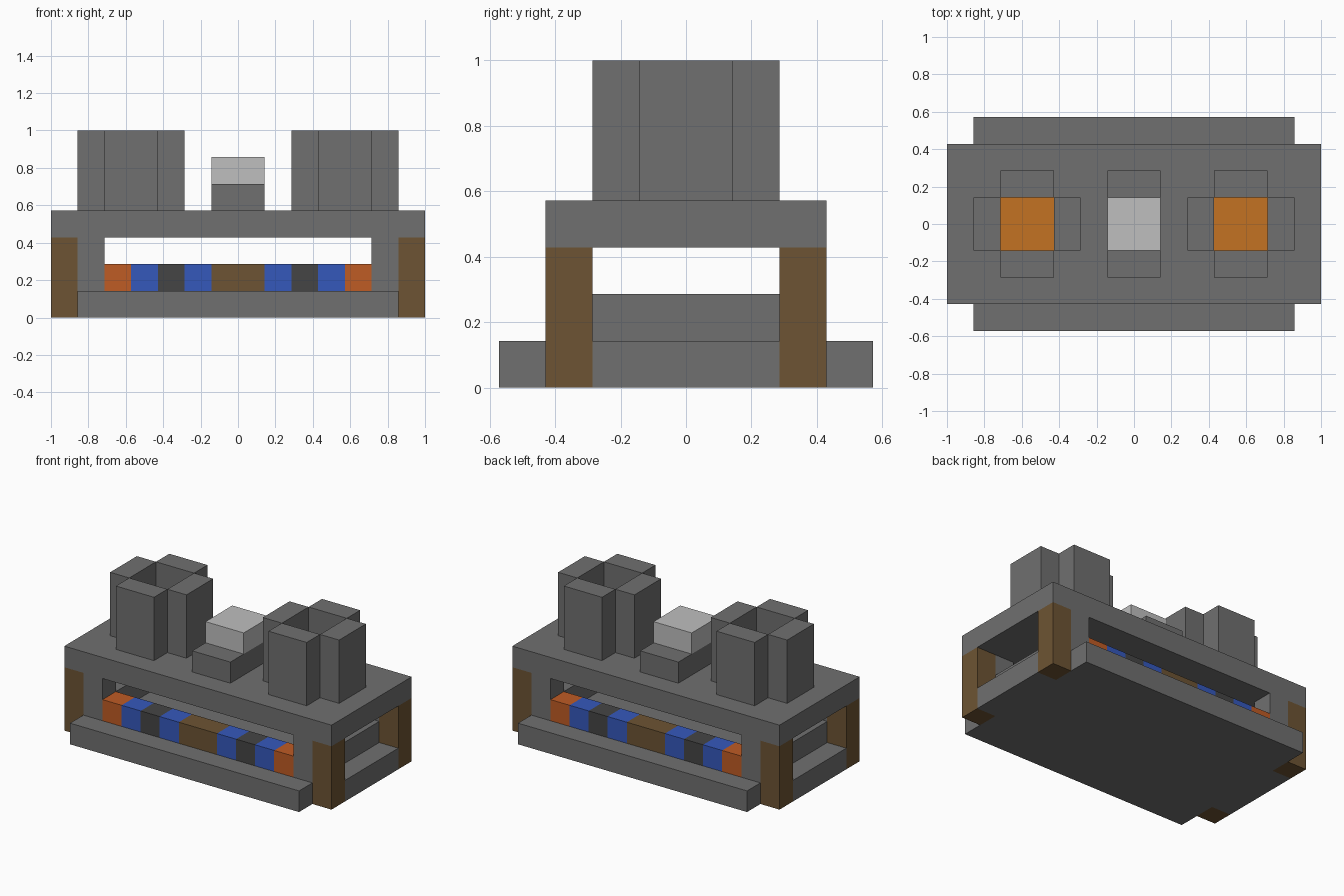
import bpy
import bmesh

if "Cube" in bpy.data.objects:
    bpy.data.objects.remove(bpy.data.objects["Cube"])

U = 1 / 7  # one block


def material(name, r, g, b):
    m = bpy.data.materials.new(name)
    m.use_nodes = True
    color = (r, g, b, 1)
    m.diffuse_color = color
    m.node_tree.nodes["Principled BSDF"].inputs["Base Color"].default_value = color
    return m


stone = material("stone grey", .162, .162, .162)
wood = material("wood brown", .153, .088, .033)
orange = material("orange", .52, .106, .018)
blue = material("blue", .036, .098, .5)
charcoal = material("charcoal", .06, .06, .06)
pale = material("pale grey", .52, .52, .52)
amber = material("amber", .55, .17, .016)


def box(name, x, y, z, mat):
    """Box from (min, max) ranges given in blocks."""
    bm = bmesh.new()
    bmesh.ops.create_cube(bm, size=1)
    for v in bm.verts:
        v.co = [(r[0] if c < 0 else r[1]) * U for c, r in zip(v.co, (x, y, z))]
    mesh = bpy.data.meshes.new(name)
    bm.to_mesh(mesh)
    bm.free()
    mesh.materials.append(mat)
    obj = bpy.data.objects.new(name, mesh)
    bpy.context.collection.objects.link(obj)
    return obj


def side(s, a, b):
    """Range a..b, mirrored when s is negative."""
    return (a, b) if s > 0 else (-b, -a)


# Base slab and upper deck
box("base_slab", (-6, 6), (-4, 4), (0, 1), stone)
box("deck", (-7, 7), (-3, 3), (3, 4), stone)

# Corner legs, posts and end walls
for sx, xname in ((1, "left"), (-1, "right")):
    box(f"{xname}_base_end", side(sx, 6, 7), (-2, 2), (0, 1), stone)
    box(f"{xname}_end_wall", side(sx, 5, 6), (-2, 2), (1, 2), stone)
    for sy, yname in ((1, "back"), (-1, "front")):
        box(f"{yname}_{xname}_leg", side(sx, 6, 7), side(sy, 2, 3), (0, 3), wood)
        box(f"{yname}_{xname}_post", side(sx, 5, 6), side(sy, 2, 3), (1, 3), stone)

# Coloured block rows along the front and back
for sy, yname in ((1, "back"), (-1, "front")):
    y = side(sy, 2, 3)
    box(f"{yname}_row_centre", (-1, 1), y, (1, 2), wood)
    for sx, xname in ((1, "left"), (-1, "right")):
        for i, mat in enumerate((blue, charcoal, blue, orange), start=1):
            box(f"{yname}_{xname}_row_block", side(sx, i, i + 1), y, (1, 2), mat)

# Open chimneys, each four walls around a glowing floor
for sx, xname in ((1, "left"), (-1, "right")):
    c = 4 * sx
    for s in (1, -1):
        a, b = side(s, 1, 2)
        box(f"{xname}_chimney_side", (c + a, c + b), (-1, 1), (4, 7), stone)
        box(f"{xname}_chimney_face", (c - 1, c + 1), (a, b), (4, 7), stone)
    box(f"{xname}_chimney_glow", (c - 1, c + 1), (-1, 1), (4, 4.05), amber)

# Centre pedestal and cap
box("pedestal", (-1, 1), (-2, 2), (4, 5), stone)
box("pedestal_cap", (-1, 1), (-1, 1), (5, 6), pale)
